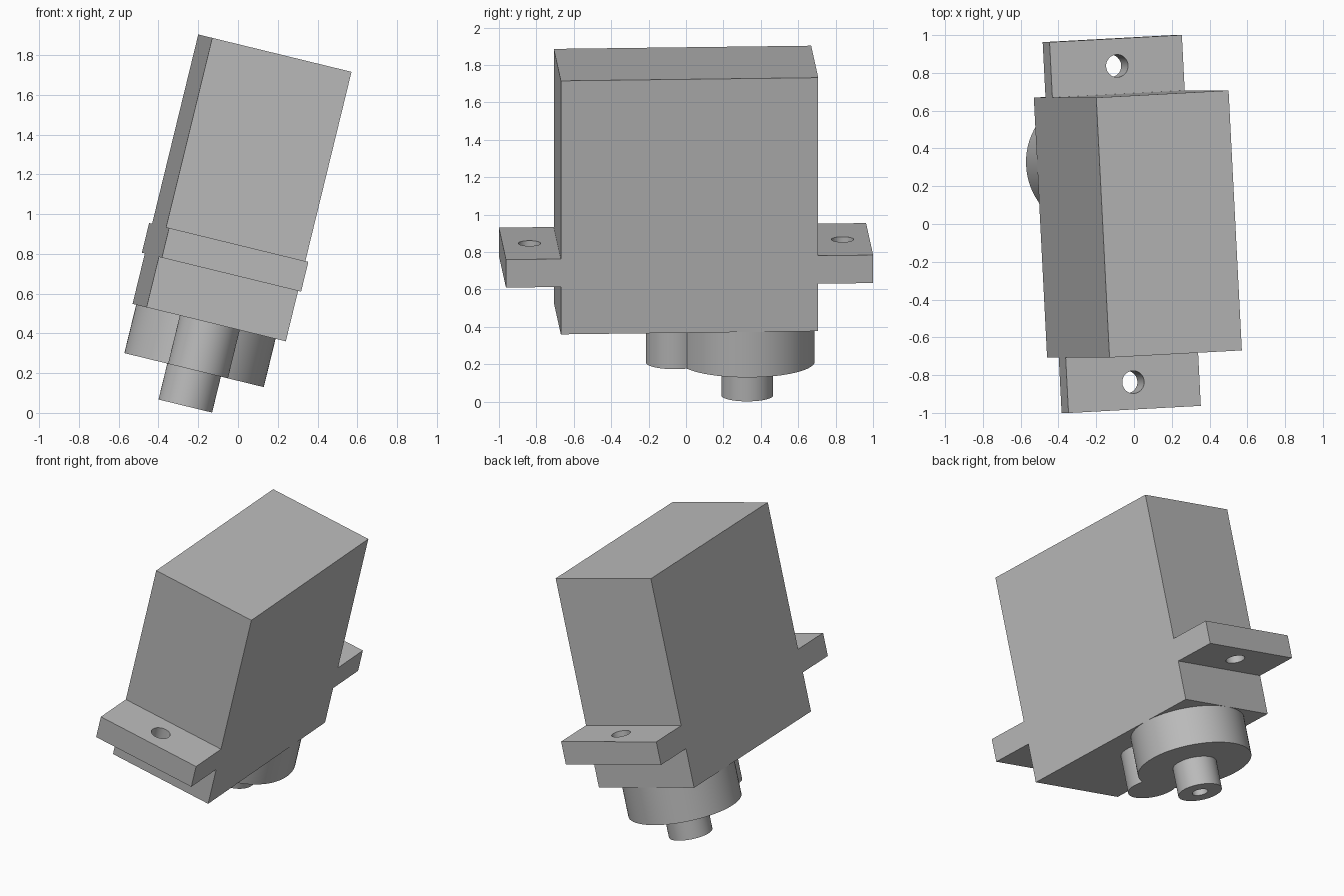
import bpy, bmesh
from math import acos, cos, sin, pi, radians
from mathutils import Matrix, Vector

if "Cube" in bpy.data.objects:
    bpy.data.objects.remove(bpy.data.objects["Cube"], do_unlink=True)

# Tilted frame of the motor: width, depth and height axes, origin under the case
up = Vector((0.237, 0, 0.9716)).normalized()
depth = Vector((-0.051, 0.9986, 0.0125)).normalized()
wide = depth.cross(up).normalized()
depth = up.cross(wide)
frame = Matrix((wide, depth, up)).transposed().to_4x4()
frame.translation = (-0.145, 0, 0.454)

grey = bpy.data.materials.new("mid_grey")
grey.use_nodes = True
grey.diffuse_color = (0.5, 0.5, 0.5, 1)
grey.node_tree.nodes["Principled BSDF"].inputs["Base Color"].default_value = (0.5, 0.5, 0.5, 1)

HALF_W, HALF_D, HEIGHT = 0.361, 0.689, 1.395
TAB_END, TAB_LOW, TAB_TOP = 0.983, 0.261, 0.415
BOSS_Y, BOSS_R = 0.328, 0.361
SIDE_Y, SIDE_R = -0.06, 0.155
BOSS_H, SHAFT_H = 0.25, 0.436


def extrude(name, outline, direction):
    """Solid made by extruding a closed outline."""
    bm = bmesh.new()
    face = bm.faces.new([bm.verts.new(p) for p in outline])
    new = bmesh.ops.extrude_face_region(bm, geom=[face])["geom"]
    bmesh.ops.translate(bm, vec=direction,
                        verts=[g for g in new if isinstance(g, bmesh.types.BMVert)])
    bmesh.ops.recalc_face_normals(bm, faces=bm.faces)
    mesh = bpy.data.meshes.new(name)
    bm.to_mesh(mesh)
    bm.free()
    mesh.materials.append(grey)
    obj = bpy.data.objects.new(name, mesh)
    bpy.context.collection.objects.link(obj)
    obj.matrix_world = frame
    return obj


def arc(y, r, z, start=0, end=2 * pi, n=48):
    """Points around the height axis, angle measured from +depth."""
    return [(r * sin(a), y + r * cos(a), z)
            for a in (start + (end - start) * i / n for i in range(n))]


def drill(obj, y, r, z, length):
    cutter = extrude("hole_cutter", arc(y, r, z, n=32), (0, 0, length))
    cutter.hide_render = True
    mod = obj.modifiers.new("hole", "BOOLEAN")
    mod.operation, mod.solver, mod.object = "DIFFERENCE", "EXACT", cutter
    bpy.context.view_layer.update()
    bpy.context.view_layer.objects.active = obj
    bpy.ops.object.modifier_apply(modifier=mod.name)
    bpy.data.objects.remove(cutter, do_unlink=True)


# Case with mounting tabs: side profile mirrored front to back
half = [(HALF_D, 0), (HALF_D, TAB_LOW), (TAB_END, TAB_LOW),
        (TAB_END, TAB_TOP), (HALF_D, TAB_TOP), (HALF_D, HEIGHT)]
profile = half + [(-y, z) for y, z in reversed(half)]
case = extrude("case_with_tabs", [(-HALF_W, y, z) for y, z in profile], (2 * HALF_W, 0, 0))
for side in (-1, 1):
    drill(case, side * 0.838, 0.06, TAB_LOW - 0.1, 0.4)

# Gear housing: two merged round bosses drawn as one outline
gap = BOSS_Y - SIDE_Y
big = acos((gap**2 + BOSS_R**2 - SIDE_R**2) / (2 * gap * BOSS_R))
small = acos((gap**2 + SIDE_R**2 - BOSS_R**2) / (2 * gap * SIDE_R))
outline = (arc(BOSS_Y, BOSS_R, -BOSS_H, big - pi, pi - big, 64)
           + arc(SIDE_Y, SIDE_R, -BOSS_H, small, 2 * pi - small, 40))
housing = extrude("gear_housing", outline, (0, 0, BOSS_H))

# Output shaft with a screw hole in its end
shaft = extrude("output_shaft", arc(BOSS_Y, 0.139, -SHAFT_H), (0, 0, SHAFT_H - BOSS_H))
drill(shaft, BOSS_Y, 0.05, -SHAFT_H - 0.1, 0.25)

# Smooth round walls, keep hard edges
bpy.ops.object.select_all(action="DESELECT")
for obj in (case, housing, shaft):
    obj.select_set(True)
bpy.context.view_layer.objects.active = case
bpy.ops.object.shade_smooth_by_angle(angle=radians(30))
